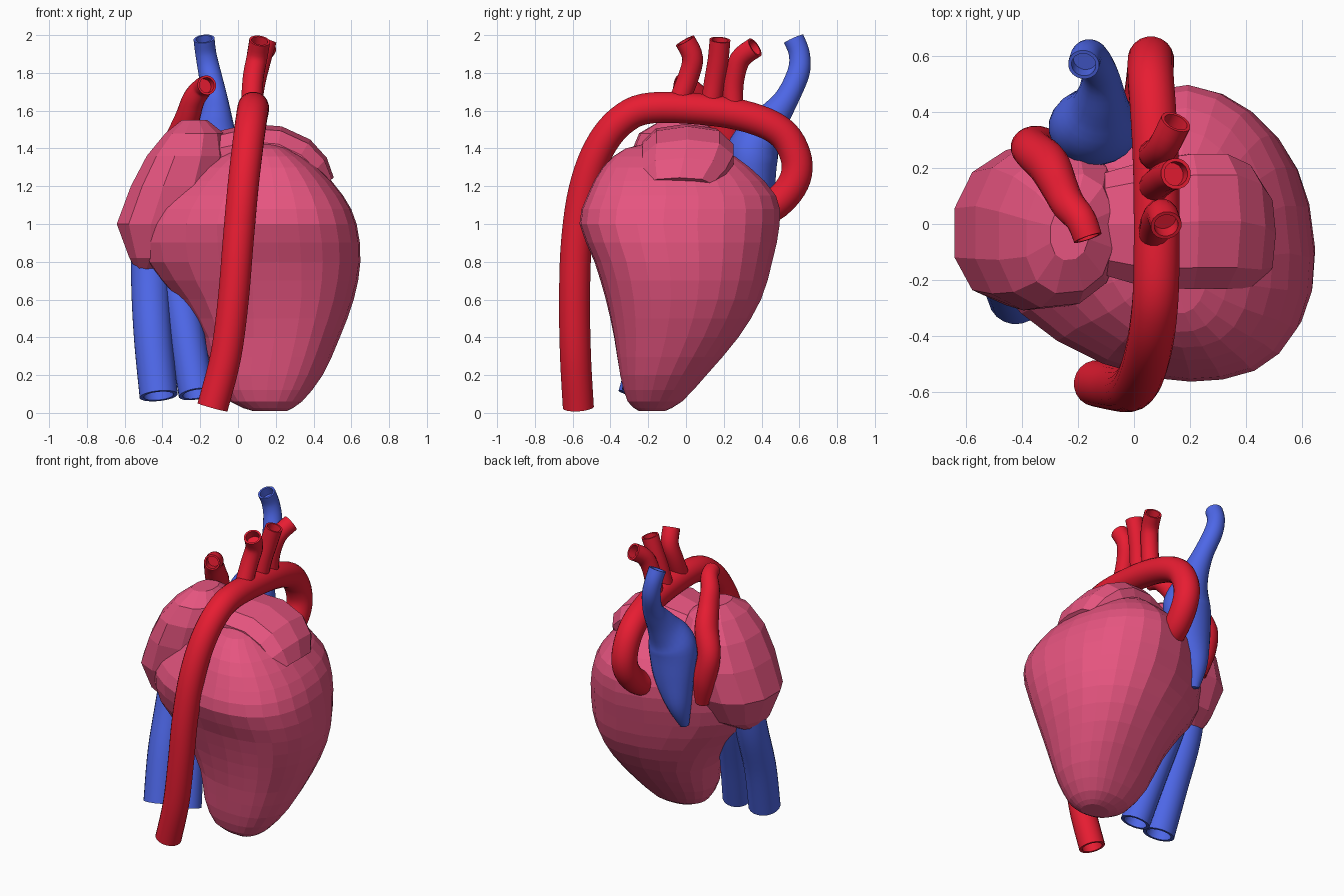
import bpy, bmesh, math
from mathutils import Vector

if "Cube" in bpy.data.objects:
    bpy.data.objects.remove(bpy.data.objects["Cube"])


def material(name, rgb):
    m = bpy.data.materials.new(name)
    m.use_nodes = True
    m.diffuse_color = (*rgb, 1)
    m.node_tree.nodes["Principled BSDF"].inputs["Base Color"].default_value = (*rgb, 1)
    return m


PINK = material("muscle pink", (0.79, 0.09, 0.215))
RED = material("artery red", (0.81, 0.012, 0.032))
BLUE = material("vein blue", (0.075, 0.135, 0.80))


def smooth_rows(rows, steps):
    """Catmull-Rom interpolation of equal-length number rows."""
    rows = [Vector(r) for r in rows]
    out = []
    for i in range(len(rows) - 1):
        a, b, c, d = rows[max(i - 1, 0)], rows[i], rows[i + 1], rows[min(i + 2, len(rows) - 1)]
        for k in range(steps):
            t = k / steps
            out.append(b + (c - a) * (t / 2) + (2 * a - 5 * b + 4 * c - d) * (t * t / 2)
                       + (3 * b - a - 3 * c + d) * (t ** 3 / 2))
    return out + [rows[-1]]


def ring(centre, u, v, n, square=2.0):
    """Super-ellipse of n points spanned by the half-axes u and v."""
    return uneven_ring(centre, u, v, -u, -v, n, square, square)


def uneven_ring(centre, right, back, left, front, n, square, front_left_square):
    """Closed ring whose four quarters each join two of the given half-axes."""
    pts = []
    for i in range(n):
        a = 2 * math.pi * (i + 0.5) / n
        c, s = math.cos(a), math.sin(a)
        e = 2 / (front_left_square if c < 0 and s < 0 else square)
        pts.append(centre + (right if c > 0 else left) * abs(c) ** e
                   + (back if s > 0 else front) * abs(s) ** e)
    return pts


def loft(name, rings, mat, smooth=False):
    bm = bmesh.new()
    rows = [[bm.verts.new(p) for p in r] for r in rings]
    n = len(rows[0])
    for a, b in zip(rows, rows[1:]):
        for i in range(n):
            bm.faces.new((a[i], a[(i + 1) % n], b[(i + 1) % n], b[i]))
    bm.faces.new(rows[0][::-1])
    bm.faces.new(rows[-1])
    bmesh.ops.recalc_face_normals(bm, faces=bm.faces)
    me = bpy.data.meshes.new(name)
    bm.to_mesh(me)
    bm.free()
    me.materials.append(mat)
    ob = bpy.data.objects.new(name, me)
    bpy.context.collection.objects.link(ob)
    if smooth:
        bpy.ops.object.select_all(action="DESELECT")
        ob.select_set(True)
        bpy.context.view_layer.objects.active = ob
        bpy.ops.object.shade_smooth_by_angle(angle=math.radians(40))


def vessel(name, path, mat, n=20, steps=5):
    """Tube along x, y, z, half width, half depth; its last end is hollow."""
    rows = smooth_rows(path, steps)
    pos = [Vector(r[:3]) for r in rows]
    rings = []
    for i, r in enumerate(rows):
        t = (pos[min(i + 1, len(pos) - 1)] - pos[max(i - 1, 0)]).normalized()
        u = Vector((1, 0, 0))
        u = (u - t * u.dot(t)).normalized()
        v = t.cross(u)
        rings.append(ring(pos[i], u * r[3], v * r[4], n))
    # rim and bore
    u, v = u * r[3] * 0.78, v * r[4] * 0.78
    rings.append(ring(pos[-1], u, v, n))
    rings.append(ring(pos[-1] - t * r[3], u, v, n))
    loft(name, rings, mat, smooth=True)


def round_path(radius, *points):
    return [(*p, radius, radius) for p in points]


# Ventricles: z, x min, x max, y min, y max, flattening of the front left quarter
sections = [
    (0.01, 0.08, 0.26, -0.25, -0.11, 0.0),
    (0.06, -0.04, 0.34, -0.31, -0.02, 0.0),
    (0.20, -0.13, 0.45, -0.35, 0.11, 0.0),
    (0.40, -0.19, 0.54, -0.38, 0.28, 0.2),
    (0.60, -0.32, 0.61, -0.42, 0.40, 0.6),
    (0.80, -0.48, 0.64, -0.48, 0.46, 1.0),
    (1.00, -0.49, 0.62, -0.56, 0.50, 1.0),
    (1.15, -0.39, 0.55, -0.52, 0.48, 1.0),
    (1.30, -0.20, 0.42, -0.44, 0.34, 0.8),
    (1.40, -0.02, 0.27, -0.32, 0.18, 0.4),
    (1.43, 0.06, 0.18, -0.16, 0.00, 0.0)]
rings = []
for z, x0, x1, y0, y1, flat in smooth_rows(sections, 2):
    w, h = x1 - x0, (y1 - y0) / 2
    rings.append(uneven_ring(
        Vector((x0 + 0.6 * w, y0 + h, z)), Vector((0.4 * w, 0, 0)), Vector((-0.05 * w, h, 0)),
        Vector((-0.6 * w, -0.15 * w * flat, 0)), Vector((0.06 * w * flat, -h, 0)),
        24, 2.3, 2.25 - 0.8 * flat))
loft("ventricles", rings, PINK)

# Right atrium: z, x centre, y centre, half width, half depth
loft("right_atrium", [
    ring(Vector((x, y, z)), Vector((w, 0.1 * w, 0)), Vector((0, d, 0)), 12, 2.3)
    for z, x, y, w, d in [
        (0.74, -0.475, -0.04, 0.055, 0.08),
        (0.82, -0.415, -0.02, 0.165, 0.20),
        (1.00, -0.375, -0.005, 0.275, 0.285),
        (1.20, -0.315, -0.005, 0.26, 0.305),
        (1.36, -0.265, -0.02, 0.225, 0.28),
        (1.48, -0.23, -0.035, 0.16, 0.215),
        (1.55, -0.23, -0.03, 0.07, 0.10)]], PINK)

# Left auricle, bending down toward its blunt end
loft("left_auricle", [
    ring(Vector((x, y, z)), Vector((0, w, 0)), Vector((lean, 0, 1)).normalized() * h, 10, 2.6)
    for x, y, z, w, h, lean in [
        (-0.10, 0.00, 1.34, 0.19, 0.15, -0.1),
        (0.06, 0.00, 1.37, 0.24, 0.16, 0.0),
        (0.20, 0.01, 1.36, 0.25, 0.16, 0.2),
        (0.30, 0.01, 1.31, 0.25, 0.16, 0.6),
        (0.38, -0.01, 1.25, 0.23, 0.135, 0.9),
        (0.43, -0.035, 1.19, 0.18, 0.095, 1.4)]], PINK)

# Great artery: over the arch and down the front
vessel("aorta", round_path(
    0.083, (0.03, 0.36, 1.05), (0.05, 0.48, 1.11), (0.06, 0.57, 1.22), (0.06, 0.585, 1.34),
    (0.06, 0.52, 1.47), (0.07, 0.38, 1.55), (0.08, 0.15, 1.60), (0.08, -0.18, 1.615),
    (0.07, -0.34, 1.55), (0.05, -0.46, 1.40), (0.025, -0.54, 1.18), (0.0, -0.58, 0.90),
    (-0.025, -0.59, 0.60), (-0.065, -0.585, 0.30), (-0.135, -0.57, 0.03)), RED)

# Branches on the arch
BRANCHES = {
    "front": [(0.07, -0.05, 1.62), (0.08, 0.01, 1.77), (0.10, 0.035, 1.88), (0.115, -0.005, 1.97)],
    "middle": [(0.07, 0.13, 1.62), (0.09, 0.15, 1.75), (0.12, 0.17, 1.87), (0.15, 0.18, 1.975)],
    "rear": [(0.07, 0.25, 1.60), (0.08, 0.25, 1.74), (0.11, 0.285, 1.87), (0.15, 0.365, 1.935)],
}
for place, points in BRANCHES.items():
    vessel(place + "_arch_branch", round_path(0.056, *points), RED, 16, 4)

# Artery winding over the right atrium
vessel("right_artery", [
    (-0.31, 0.26, 0.98, 0.05, 0.05), (-0.34, 0.28, 1.15, 0.075, 0.07),
    (-0.365, 0.27, 1.32, 0.075, 0.07), (-0.305, 0.21, 1.46, 0.075, 0.08),
    (-0.265, 0.13, 1.57, 0.065, 0.075), (-0.235, 0.07, 1.66, 0.06, 0.065),
    (-0.19, 0.015, 1.72, 0.055, 0.055), (-0.165, -0.05, 1.735, 0.052, 0.052)], RED)

# Upper vein flaring into a flattened trunk behind the heart
vessel("upper_vein", [
    (-0.22, 0.33, 0.82, 0.03, 0.03), (-0.20, 0.36, 0.97, 0.08, 0.08),
    (-0.16, 0.36, 1.16, 0.14, 0.11), (-0.14, 0.35, 1.37, 0.16, 0.14),
    (-0.12, 0.43, 1.52, 0.10, 0.10), (-0.12, 0.53, 1.66, 0.066, 0.066),
    (-0.15, 0.595, 1.80, 0.06, 0.06), (-0.17, 0.60, 1.90, 0.056, 0.056),
    (-0.18, 0.57, 1.98, 0.056, 0.056)], BLUE)

# Lower veins hanging below the right atrium
vessel("outer_lower_vein", round_path(
    0.102, (-0.46, 0.00, 0.95), (-0.465, -0.06, 0.70), (-0.45, -0.17, 0.40), (-0.42, -0.26, 0.09)), BLUE)
vessel("inner_lower_vein", round_path(
    0.095, (-0.36, 0.04, 0.95), (-0.32, -0.04, 0.70), (-0.27, -0.15, 0.40), (-0.22, -0.25, 0.10)), BLUE)
